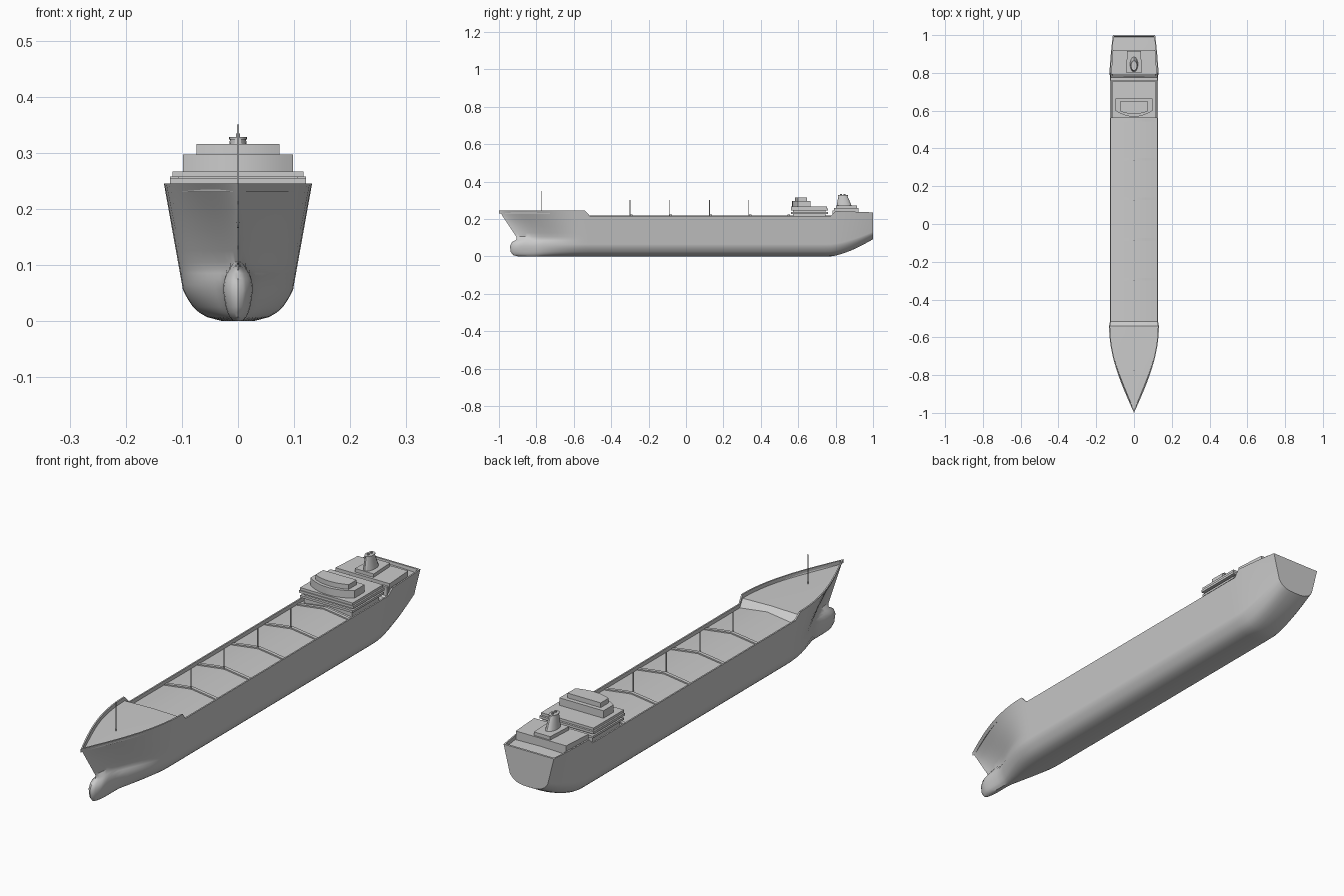
import bpy, bmesh, math
from math import sin, pi, sqrt

if "Cube" in bpy.data.objects:
    bpy.data.objects.remove(bpy.data.objects["Cube"])


def lerp(pts, v):
    """Piecewise linear lookup in a list of (key, value) pairs."""
    for (a, p), (b, q) in zip(pts, pts[1:]):
        if v <= b:
            return p + (q - p) * max(0, (v - a)) / (b - a)
    return pts[-1][1]


def finish(bm, name, angle=30):
    bmesh.ops.remove_doubles(bm, verts=bm.verts, dist=0.00005)
    bmesh.ops.recalc_face_normals(bm, faces=bm.faces)
    me = bpy.data.meshes.new(name)
    bm.to_mesh(me)
    bm.free()
    ob = bpy.data.objects.new(name, me)
    bpy.context.collection.objects.link(ob)
    bpy.ops.object.select_all(action='DESELECT')
    ob.select_set(True)
    bpy.context.view_layer.objects.active = ob
    bpy.ops.object.shade_smooth_by_angle(angle=math.radians(angle))
    return ob


def loft(name, rings):
    """Closed solid through equal-length point rings."""
    bm = bmesh.new()
    vs = [[bm.verts.new(p) for p in r] for r in rings]
    n = len(vs[0])
    for a, b in zip(vs, vs[1:]):
        for i in range(n):
            j = (i + 1) % n
            bm.faces.new((a[i], a[j], b[j], b[i]))
    bm.faces.new(vs[0])
    bm.faces.new(vs[-1])
    return finish(bm, name)


def prism(name, outline, z0, z1):
    return loft(name, [[(x, y, z) for x, y in outline] for z in (z0, z1)])


def box(name, hx, y0, y1, z0, z1):
    return prism(name, [(-hx, y0), (hx, y0), (hx, y1), (-hx, y1)], z0, z1)


def bowed(name, hx, y_front, y_side, y_back, z0, z1):
    """Block with a curved front face."""
    front = [(hx * k / 6, y_front + (y_side - y_front) * (k / 6) ** 2) for k in range(-6, 7)]
    return prism(name, front + [(hx, y_back), (-hx, y_back)], z0, z1)


# Hull: stem line, sheer line, deck height and midship section
SHEER = [(-1, .245), (-.54, .245), (-.515, .217), (.775, .217), (.80, .242), (.92, .238), (1, .235)]
STEM = [(0, -.90), (.007, -.925), (.025, -.938), (.055, -.941), (.075, -.932), (.09, -.905), (.1, -.904), (.245, -1)]
SECTION = [(0, 0), (.03, .0005), (.055, .007), (.069, .015), (.08, .025), (.09, .04), (.098, .055), (None, .065),
           (None, .075), (None, .085), (None, .092), (None, .105), (None, .125), (None, .16), (None, .2), (None, None)]
BOW = [0, .012, .03, .055, .085, .12, .17, .23, .3, .37, .44, .52, .6, .68, .76, .84, .92, 1]
REST = [-.515, -.3, 0, .3, .6, .7, .74, .775, .80, .825, .85, .885, .92, .955, .991, .992, 1]


def hull_point(row, bow_s, y):
    w, z = SECTION[row]
    top = .245 if bow_s is not None else lerp(SHEER, y)
    if z is None:
        z = top
    if w is None:
        w = .098 + (z - .055) * .179
    if bow_s is not None:
        stem = lerp(STEM, z)
        y = stem + (-.54 - stem) * bow_s
        f = sin(bow_s * pi / 2) ** min(2, 1 + 1.1 * (.245 - z) / .145)
        if z < .1:      # bulbous nose
            r = .27 * sqrt(max(0, 1 - max(0, (z - .05) / .05) ** 2))
            f = max(f, r * sqrt(min(1, (y - stem) / .04)))
        return w * f, y, z
    if y > .6:          # rising stern
        keel = .092 * (max(0, y - .77) / .23) ** 1.5
        z = keel + (top - keel) * z / top
        w *= 1 - .14 * max(0, (y - .74) / .26) ** 1.7
    return w, y, z


def hull_column(bow_s, y):
    pts = [hull_point(r, bow_s, y) for r in range(len(SECTION))]
    x, yy, z = pts[-1]
    inner = max(0, x - .006)
    drop = 0 if yy > .9915 else .015
    pts += [(inner, yy, z), (inner, yy, z - drop)]
    crown = .016 if (-.52 < yy < .78) else .003
    pts.append((0, yy, z - drop + (crown * inner / .12 if drop else 0)))
    return pts


cols = [hull_column(s, 0) for s in BOW] + [hull_column(None, y) for y in REST]
bm = bmesh.new()
for side in (1, -1):
    grid = [[bm.verts.new((side * x, y, z)) for x, y, z in c] for c in cols]
    for a, b in zip(grid, grid[1:]):
        for i in range(len(a) - 1):
            bm.faces.new((a[i], a[i + 1], b[i + 1], b[i]))
    bm.faces.new(grid[-1])
bmesh.ops.remove_doubles(bm, verts=bm.verts, dist=0.00005)
bmesh.ops.dissolve_degenerate(bm, dist=0.00005, edges=bm.edges)
finish(bm, "hull", 35)

# Cambered deck beams and their posts
for k, y in enumerate((-.292, -.082, .133, .343, .55)):
    shape = [(-.118, .196), (0, .21), (.118, .196), (.118, .207), (.06, .2155), (0, .223), (-.06, .2155), (-.118, .207)]
    loft(f"deck_beam_{k}", [[(x, yy, z) for x, z in shape] for yy in (y - .007, y + .007)])
    if k < 4:
        box(f"deck_post_{k}", .0015, y - .009, y - .006, .21, .30)
box("foremast", .0015, -.7765, -.7735, .22, .35)

# Accommodation block: recessed core with overhanging decks
box("house_core", .106, .572, .745, .195, .265)
box("lower_deck_slab", .117, .562, .76, .227, .236)
box("middle_deck_slab", .121, .562, .76, .245, .255)
box("upper_deck_slab", .117, .562, .755, .257, .267)
bowed("bridge", .098, .568, .60, .665, .267, .297)
bowed("bridge_roof_house", .074, .582, .598, .648, .297, .316)

# Aft house, funnel casing and funnel
box("aft_bulkhead", .115, .783, .80, .205, .246)
loft("aft_house", [[(-.121, .792, z), (.121, .792, z), (.112, .922, z), (-.112, .922, z)] for z in (.22, .258)])
loft("funnel_casing", [[(-.042, .803, z), (-.036, .915, z), (.036, .915, z), (.042, .803, z)] for z in (.257, .272)])


def oval(hx, y0, y1, z, n=16):
    c, h = (y0 + y1) / 2, (y1 - y0) / 2
    return [(hx * math.cos(2 * pi * k / n), c + h * sin(2 * pi * k / n), z) for k in range(n)]


loft("funnel", [oval(.021, .806, .885, .272), oval(.014, .815, .862, .326)])
loft("funnel_cap", [oval(.016, .812, .865, .324), oval(.016, .812, .865, .328)])
for k, y in enumerate((.829, .848)):
    loft(f"exhaust_pipe_{k}", [oval(.004, y - .005, y + .005, z, 10) for z in (.325, .334)])
